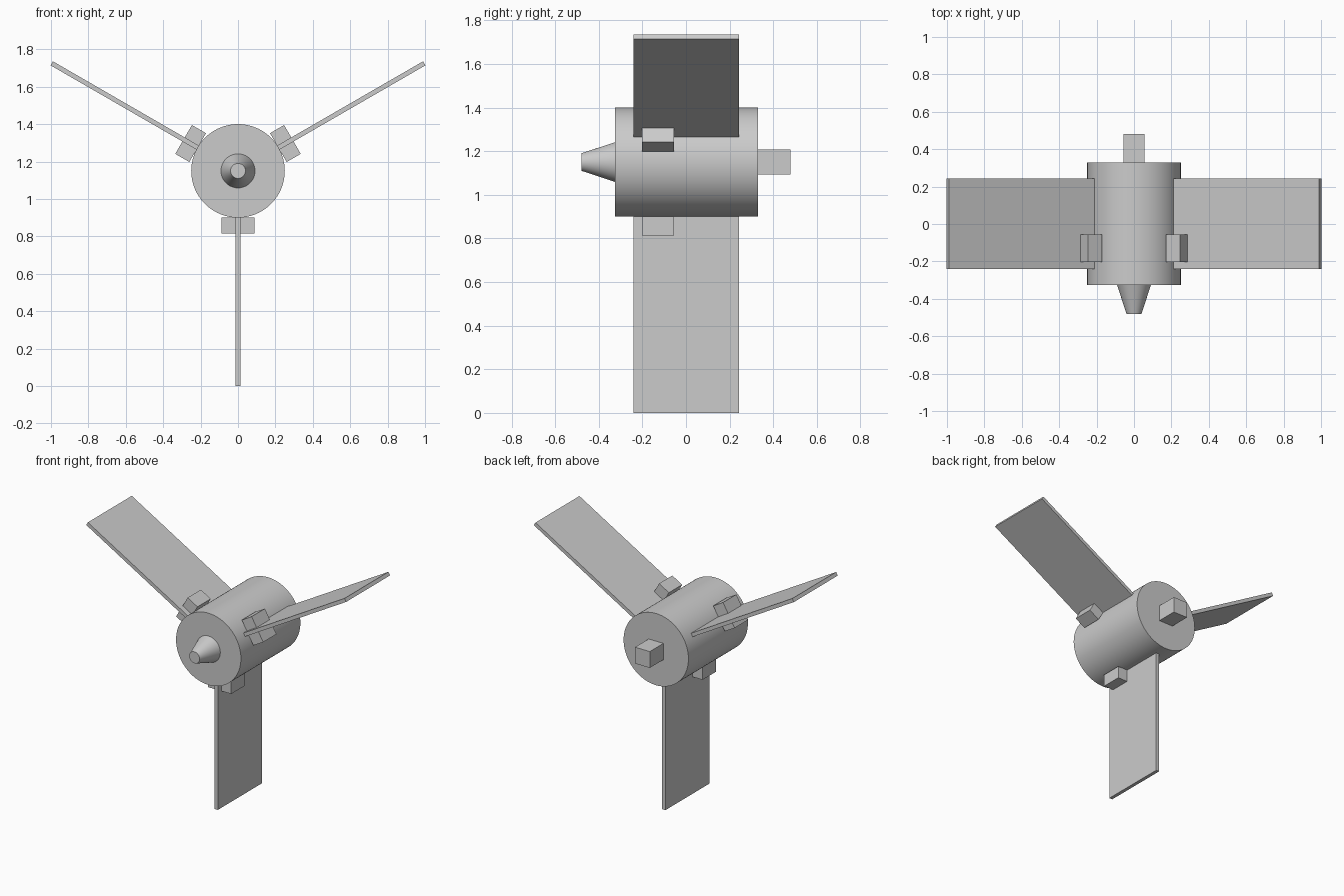
import bpy
from math import radians
from mathutils import Matrix, Vector

if "Cube" in bpy.data.objects:
    bpy.data.objects.remove(bpy.data.objects["Cube"])

HUB_Z = 1.15
CENTRE = Vector((0, 0, HUB_Z))
T = 0.0125  # half blade thickness


def box(name, x, y, z, turn=0):
    """Box from (min, max) ranges, turned about the hub axis by some degrees."""
    bpy.ops.mesh.primitive_cube_add(size=1)
    ob = bpy.context.object
    ob.name = name
    lo, hi = Vector((x[0], y[0], z[0])), Vector((x[1], y[1], z[1]))
    place = Matrix.Translation((lo + hi) / 2) @ Matrix.Diagonal((*(hi - lo), 1))
    spin = (Matrix.Translation(CENTRE) @ Matrix.Rotation(radians(turn), 4, 'Y')
            @ Matrix.Translation(-CENTRE))
    ob.data.transform(spin @ place)
    return ob


def round_part(name, r_front, r_back, y0, y1):
    """Cylinder or cone along the y axis, smooth with sharp rims."""
    bpy.ops.mesh.primitive_cone_add(vertices=96, radius1=r_back, radius2=r_front,
                                    depth=y1 - y0, location=(0, (y0 + y1) / 2, HUB_Z),
                                    rotation=(radians(90), 0, 0))
    bpy.context.object.name = name
    bpy.ops.object.shade_smooth_by_angle(angle=radians(30))


# Hub, tapered nose and square rear peg
round_part("hub", 0.25, 0.25, -0.325, 0.33)
round_part("nose_cone", 0.04, 0.091, -0.48, -0.325)
box("rear_peg", (-0.057, 0.057), (0.33, 0.48), (HUB_Z - 0.057, HUB_Z + 0.057))

# Three flat blades, each gripped by a pair of blocks
for i in range(3):
    turn = 120 * i
    box(f"blade_{i + 1}", (-T, T), (-0.24, 0.244), (0, HUB_Z - 0.249), turn)
    for side, x in (("left", (-0.089, -T)), ("right", (T, 0.089))):
        box(f"blade_{i + 1}_{side}_clamp", x, (-0.202, -0.056), (0.814, 0.901), turn)
